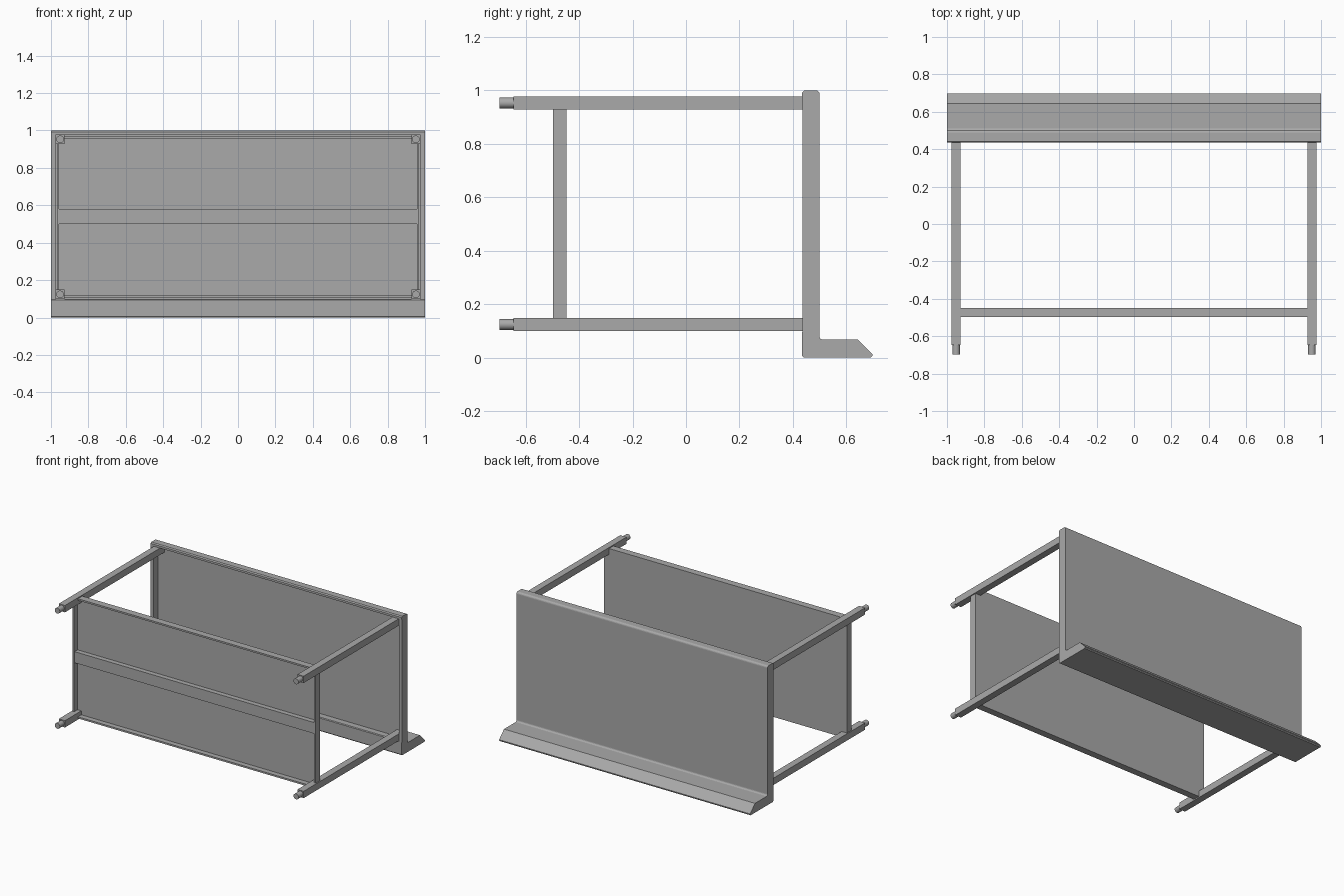
import bpy, bmesh
from math import pi, sin, cos

cube = bpy.data.objects.get("Cube")
if cube:
    bpy.data.objects.remove(cube, do_unlink=True)

steel = bpy.data.materials.new("brushed grey steel")
steel.use_nodes = True
GREY = (0.4, 0.4, 0.4, 1)
steel.diffuse_color = GREY
steel.node_tree.nodes["Principled BSDF"].inputs["Base Color"].default_value = GREY


def finish(name, bm):
    bmesh.ops.recalc_face_normals(bm, faces=bm.faces[:])
    mesh = bpy.data.meshes.new(name)
    bm.to_mesh(mesh)
    bm.free()
    mesh.materials.append(steel)
    obj = bpy.data.objects.new(name, mesh)
    bpy.context.collection.objects.link(obj)
    return obj


def add_box(bm, x, y, z):
    """Box from three (low, high) ranges."""
    verts = bmesh.ops.create_cube(bm, size=1)["verts"]
    for v in verts:
        for i, (lo, hi) in enumerate((x, y, z)):
            v.co[i] = lo + (v.co[i] + 0.5) * (hi - lo)


def boxes(name, *ranges):
    bm = bmesh.new()
    for r in ranges:
        add_box(bm, *r)
    return finish(name, bm)


def extrude_profile(name, points, half):
    """Sweep a closed (y, z) outline along x."""
    bm = bmesh.new()
    face = bm.faces.new([bm.verts.new((-half, y, z)) for y, z in points])
    new = bmesh.ops.extrude_face_region(bm, geom=[face])["geom"]
    verts = [g for g in new if isinstance(g, bmesh.types.BMVert)]
    bmesh.ops.translate(bm, verts=verts, vec=(2 * half, 0, 0))
    return finish(name, bm)


def arc(cy, cz, r, start, end, n=4):
    steps = [start + (end - start) * i / n for i in range(n + 1)]
    return [(cy + r * cos(a), cz + r * sin(a)) for a in steps]


# Worktop skin with rounded front edge and sloped upstand
outline = [(0.485, 0.1), (0.44, 0.1), (0.435, 0.095), (0.435, 0.006), (0.44, 0),
           (0.692, 0), (0.698, 0.006), (0.698, 0.012), (0.643, 0.067)]
outline += arc(0.512, 0.079, 0.012, 1.5 * pi, pi)
outline += arc(0.486, 0.986, 0.014, 0, pi / 2)
outline += [(0.442, 1.0), (0.435, 0.993), (0.435, 0.978), (0.485, 0.978)]
extrude_profile("worktop", outline, 1.0)

# Folded end flanges of the worktop
for side, s in (("left", 1), ("right", -1)):
    xs = tuple(sorted((s * 0.976, s * 0.9999)))
    boxes(side + "_worktop_flange", (xs, (0.4352, 0.49), (0.09, 0.985)))

# Shelf: thin sheet with a turned-down rim and a stiffening rib
SX, SLO, SHI, T = 0.968, 0.108, 0.97, 0.012
FRONT, BACK = -0.498, -0.448
boxes("shelf_panel", ((-SX, SX), (BACK - T, BACK), (SLO, SHI)))
boxes("shelf_rim",
      ((-SX, SX), (FRONT, BACK - T), (SHI - T, SHI)),
      ((-SX, SX), (FRONT, BACK - T), (SLO, SLO + T)),
      ((-SX, -SX + T), (FRONT, BACK - T), (SLO + T, SHI - T)),
      ((SX - T, SX), (FRONT, BACK - T), (SLO + T, SHI - T)))
boxes("shelf_rib", ((-SX + T, SX - T), (FRONT + 0.003, BACK - T), (0.5, 0.58)))

# Square legs with round feet
for side, s in (("left", 1), ("right", -1)):
    for row, z in (("upper", 0.953), ("lower", 0.124)):
        x = s * 0.951
        boxes(f"{side}_{row}_leg",
              ((x - 0.0245, x + 0.0245), (-0.646, 0.487), (z - 0.0245, z + 0.0245)))
        bpy.ops.mesh.primitive_cylinder_add(
            vertices=32, radius=0.02, depth=0.06,
            location=(x, -0.668, z), rotation=(pi / 2, 0, 0))
        foot = bpy.context.object
        foot.name = f"{side}_{row}_foot"
        foot.data.materials.append(steel)
        bpy.ops.object.shade_smooth_by_angle()
